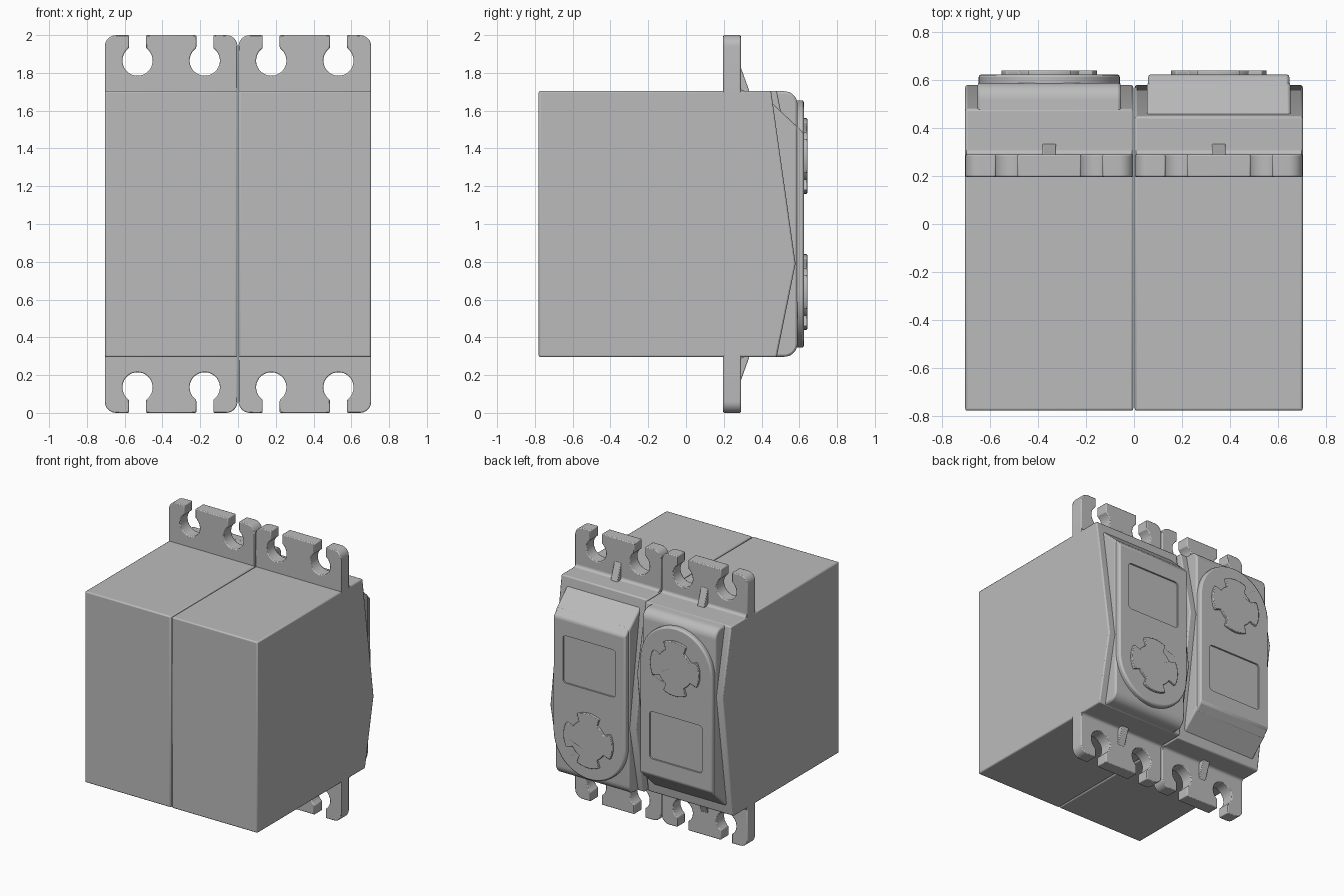
import bpy
import bmesh
from math import sin, cos, pi, radians, asin
from mathutils import Matrix, Vector

cube = bpy.data.objects.get("Cube")
if cube:
    bpy.data.objects.remove(cube, do_unlink=True)

grey = bpy.data.materials.new("plain grey")
grey.use_nodes = True
COLOUR = (0.5, 0.5, 0.5, 1)
grey.diffuse_color = COLOUR
grey.node_tree.nodes["Principled BSDF"].inputs["Base Color"].default_value = COLOUR

HALF = 0.351      # half width of one unit
LENGTH = 0.705    # half height of one case
SHAFT = 0.36      # shaft height above the case centre


def arc(cx, cz, r, start, end, steps):
    """Points on an arc, angles in degrees."""
    angles = [radians(start + (end - start) * i / steps) for i in range(steps + 1)]
    return [(cx + r * cos(a), cz + r * sin(a)) for a in angles]


def prism(name, points, axis, low, high, bevel=0, segments=2, edit=None):
    """Extrude a 2D outline: axis 'x' takes (y, z) points, axis 'y' takes (x, z)."""
    bm = bmesh.new()
    place = (lambda p, d: (d, p[0], p[1])) if axis == "x" else (lambda p, d: (p[0], d, p[1]))
    face = bm.faces.new([bm.verts.new(place(p, low)) for p in points])
    new = bmesh.ops.extrude_face_region(bm, geom=[face])["geom"]
    shift = Vector(place((0, 0), high - low))
    bmesh.ops.translate(bm, vec=shift, verts=[v for v in new if isinstance(v, bmesh.types.BMVert)])
    if edit:
        edit(bm)
    bmesh.ops.recalc_face_normals(bm, faces=bm.faces)
    mesh = bpy.data.meshes.new(name)
    bm.to_mesh(mesh)
    bm.free()
    mesh.materials.append(grey)
    obj = bpy.data.objects.new(name, mesh)
    bpy.context.collection.objects.link(obj)
    if bevel:
        mod = obj.modifiers.new("Bevel", "BEVEL")
        mod.width, mod.segments = bevel, segments
        mod.limit_method, mod.angle_limit = "ANGLE", radians(35)
    return obj


def cut(obj, cutter):
    mod = obj.modifiers.new("Cut", "BOOLEAN")
    mod.operation, mod.object, mod.solver = "DIFFERENCE", cutter, "EXACT"
    cutter.hide_render = True
    cutter.hide_set(True)


def ear_outline():
    """Mounting ear with rounded corners and two open keyholes."""
    gap, r, x, z = 0.045, 0.08, 0.178, 0.865
    a = asin(gap / r) * 180 / pi
    side = [(HALF, 0.6)] + arc(HALF - 0.06, 0.94, 0.06, 0, 90, 8)
    side += [(x + gap, 1)] + arc(x, z, r, 90 - a, a - 270, 28) + [(x - gap, 1)]
    return side + [(-px, pz) for px, pz in reversed(side)]


def cap_outline():
    """Notched ring around the shaft."""
    pts = []
    for k in range(4):
        mid = 45 + 90 * k
        pts += arc(0, SHAFT, 0.2, mid - 72, mid - 18, 12)
        pts += arc(0, SHAFT, 0.145, mid - 15, mid + 15, 6)
    return pts


def slope_end(bm):
    """Slant the straight end of the face plate."""
    for v in bm.verts:
        if v.co.z < -0.4 and v.co.y < 0.6:
            v.co.z -= 0.055


def taper_tip(bm):
    """Chamfer the free end of the shaft."""
    end = [f for f in bm.faces if all(v.co.y > 0.77 for v in f.verts)]
    inset = bmesh.ops.inset_region(bm, faces=end, thickness=0.012)
    for f in end:
        for v in f.verts:
            v.co.y += 0.012


def build_unit(side, matrix):
    parts = []
    helpers = []

    def add(name, *args, **kw):
        obj = prism(side + "_" + name, *args, **kw)
        parts.append(obj)
        return obj

    # case with its bowed rear edge
    add("case", [(-0.78, -LENGTH), (0.45, -LENGTH), (0.58, 0.21), (0.48, LENGTH), (-0.78, LENGTH)],
        "x", -HALF, HALF, bevel=0.009)

    # narrower rear cover, sloped at one end and rounded at the other
    cover = [(0.2, -0.645), (0.45, -0.645), (0.59, -0.515)]
    cover += arc(0.52, LENGTH - 0.072, 0.07, 0, 90, 8) + [(0.2, LENGTH - 0.002)]
    add("rear_cover", cover, "x", -0.3, 0.3, bevel=0.012)

    # raised face plate with a round end and a sunken label panel
    plate = [(-0.295, -0.48), (0.295, -0.48)] + arc(0, SHAFT, 0.295, 0, 180, 40)
    face = add("face_plate", plate, "y", 0.57, 0.625, bevel=0.012, edit=slope_end)
    w, low, high, r = 0.215, -0.36, -0.01, 0.025
    panel = (arc(w - r, high - r, r, 0, 90, 5) + arc(r - w, high - r, r, 90, 180, 5)
             + arc(r - w, low + r, r, 180, 270, 5) + arc(w - r, low + r, r, 270, 360, 5))
    cutter = prism(side + "_panel_cutter", panel, "y", 0.613, 0.7)
    helpers.append(cutter)
    cut(face, cutter)

    # notched ring and splined output shaft with a bore
    add("shaft_ring", cap_outline(), "y", 0.6, 0.642, bevel=0.004)
    teeth = 24
    spline = []
    for i in range(teeth):
        for offset, r in ((0, 0.09), (0.3, 0.09), (0.45, 0.102), (0.85, 0.102)):
            a = 2 * pi * (i + offset) / teeth
            spline.append((r * cos(a), SHAFT + r * sin(a)))
    shaft = add("output_shaft", spline, "y", 0.6, 0.773, edit=taper_tip)
    bore = prism(side + "_bore_cutter", arc(0, SHAFT, 0.042, 0, 345, 23), "y", 0.66, 0.9)
    helpers.append(bore)
    cut(shaft, bore)

    # mounting ears, fillets and ribs at both ends
    for end, s in (("upper", 1), ("lower", -1)):
        ear = [(x, s * z) for x, z in ear_outline()]
        add(end + "_ear", ear, "y", 0.197, 0.29, bevel=0.006)
        fillet = [(0.28, 0.69), (0.31, 0.69)] + arc(0.31, 0.725, 0.02, 270, 180, 5) + [(0.28, 0.725)]
        add(end + "_ear_fillet", [(y, s * z) for y, z in fillet], "x", 0.005 - HALF, HALF - 0.005)
        rib = [(0.25, 0.69), (0.34, 0.69), (0.335, 0.705), (0.29, 0.83), (0.25, 0.83)]
        add(end + "_ear_rib", [(y, s * z) for y, z in rib], "x", -0.028, 0.028, bevel=0.004)

    for obj in parts + helpers:
        obj.matrix_world = matrix
    bpy.ops.object.select_all(action="DESELECT")
    for obj in parts:
        obj.select_set(True)
    bpy.context.view_layer.objects.active = parts[0]
    bpy.ops.object.shade_smooth_by_angle(angle=radians(30))


# two identical units, the second turned end over end
build_unit("right", Matrix.Translation((-0.354, 0, 1)))
build_unit("left", Matrix.Translation((0.354, 0, 1)) @ Matrix.Rotation(pi, 4, "Y"))
